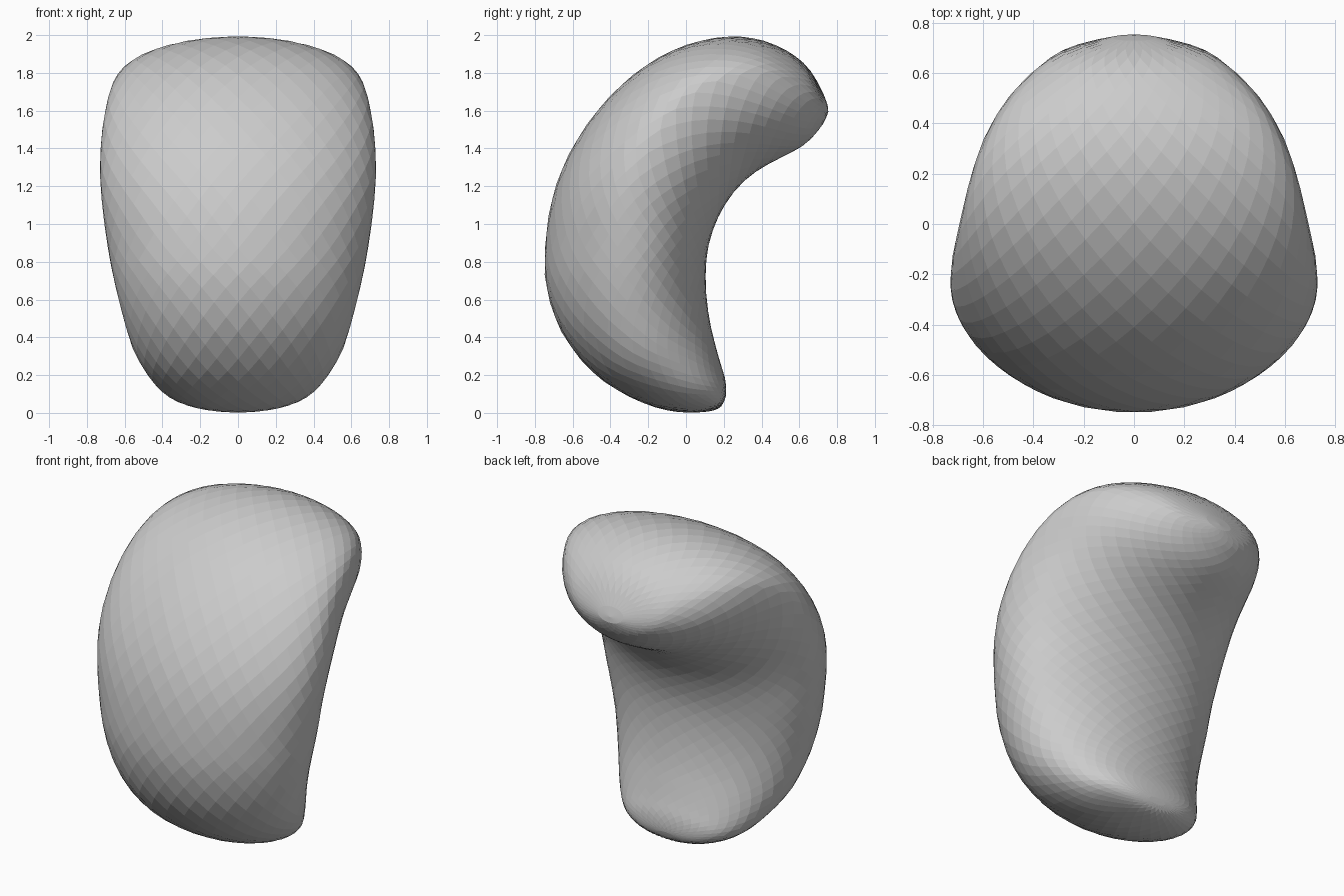
import bpy, bmesh, math
from mathutils import Vector

if "Cube" in bpy.data.objects:
    bpy.data.objects.remove(bpy.data.objects["Cube"])

# Stations along the bent body:
# outer y, outer z, inner y, inner z, half width, shift of widest point to outer side
S = [
    (.205, .07, .205, .07, 0, 0),
    (.17, .022, .213, .12, .17, 0),
    (.07, .003, .205, .19, .31, 0),
    (-.10, .013, .18, .27, .41, 0),
    (-.30, .085, .15, .38, .49, 0),
    (-.50, .22, .125, .49, .56, 0),
    (-.66, .43, .107, .63, .615, -.05),
    (-.738, .66, .105, .77, .66, -.1),
    (-.747, .87, .12, .89, .69, -.1),
    (-.71, 1.13, .155, 1.0, .715, 0),
    (-.62, 1.37, .205, 1.1, .73, .1),
    (-.47, 1.60, .28, 1.2, .725, .2),
    (-.28, 1.79, .37, 1.277, .70, .3),
    (-.07, 1.92, .47, 1.335, .665, .35),
    (.15, 1.985, .56, 1.38, .61, .35),
    (.35, 1.985, .64, 1.43, .52, .3),
    (.53, 1.92, .70, 1.495, .39, .15),
    (.66, 1.81, .735, 1.55, .25, 0),
    (.75, 1.63, .75, 1.63, 0, 0),
]


def mirrored(s):
    # continues the body through its pole so the ends stay round
    return (s[2], s[3], s[0], s[1], -s[4], -s[5])


P = [mirrored(S[1])] + S + [mirrored(S[-2])]
STEPS, N = 3, 32
LEVELS = (len(S) - 1) * STEPS


def station(k):
    i = min(k // STEPS, len(S) - 2)
    t = k / STEPS - i
    a, b, c, d = P[i:i + 4]
    return [.5 * (2 * q + (r - p) * t + (2 * p - 5 * q + 4 * r - w) * t ** 2
                  + (3 * q - p - 3 * r + w) * t ** 3)
            for p, q, r, w in zip(a, b, c, d)]


# Rings, every other one turned half a step to give diamond facets
bm = bmesh.new()
rings = []
for k in range(1, LEVELS):
    oy, oz, iy, iz, w, s = station(k)
    o, n = Vector((0, oy, oz)), Vector((0, iy, iz))
    c = (o + n) / 2 + s * (o - n) / 2
    ring = []
    for j in range(N):
        a = 2 * math.pi * (j + (k % 2) / 2) / N
        u = math.cos(a)
        p = c + (o - c) * u if u > 0 else c - (n - c) * u
        p.x = w * math.sin(a)
        ring.append(bm.verts.new(p))
    rings.append(ring)


def sides(k, j):
    # neighbours on an adjacent ring (ring index k starts at level 1)
    odd = (k + 1) % 2
    return (j - 1 + odd) % N, (j + odd) % N


for k in range(len(rings) - 2):
    for j in range(N):
        l, r = sides(k, j)
        bm.faces.new((rings[k][j], rings[k + 1][r], rings[k + 2][j], rings[k + 1][l]))

# Close both ends
for k, nxt, s in ((0, 1, S[0]), (len(rings) - 1, len(rings) - 2, S[-1])):
    pole = bm.verts.new((0, s[0], s[1]))
    for j in range(N):
        j2 = (j + 1) % N
        bm.faces.new((rings[k][j], rings[k][j2], rings[nxt][sides(k, j)[1]]))
        bm.faces.new((rings[k][j], rings[k][j2], pole))

bmesh.ops.recalc_face_normals(bm, faces=bm.faces[:])
mesh = bpy.data.meshes.new("bean_body")
bm.to_mesh(mesh)
bm.free()
bpy.context.collection.objects.link(bpy.data.objects.new("bean_body", mesh))
